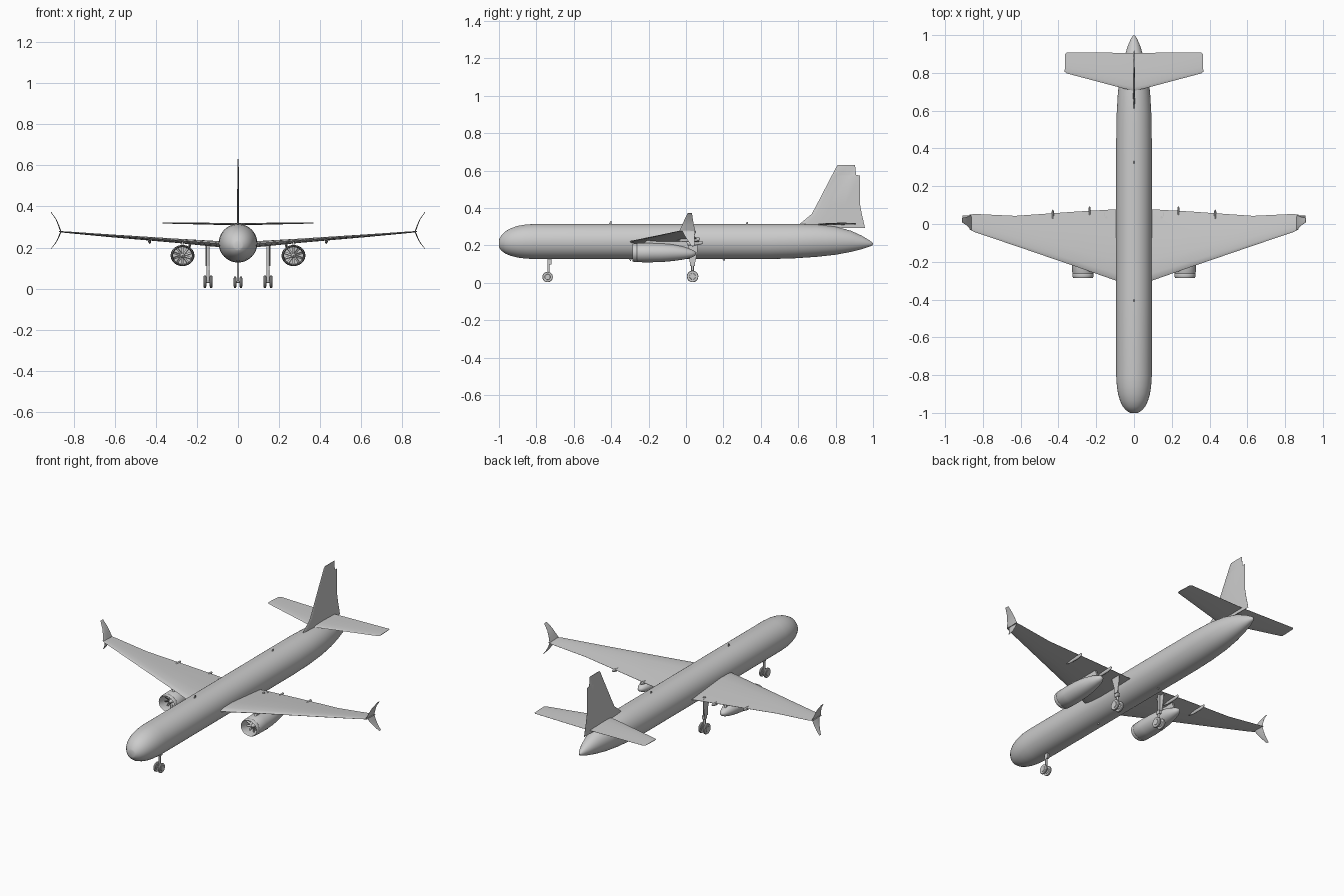
import bpy, bmesh, math
from mathutils import Vector, Matrix


def finish(name, bm, mirror=False, angle=35):
    bmesh.ops.recalc_face_normals(bm, faces=bm.faces)
    me = bpy.data.meshes.new(name)
    bm.to_mesh(me)
    bm.free()
    ob = bpy.data.objects.new(name, me)
    bpy.context.collection.objects.link(ob)
    if mirror:
        ob.modifiers.new("mirror", 'MIRROR').use_mirror_merge = False
    bpy.ops.object.select_all(action='DESELECT')
    bpy.context.view_layer.objects.active = ob
    ob.select_set(True)
    bpy.ops.object.shade_smooth_by_angle(angle=math.radians(angle))
    return ob


def loft(bm, rings, cap=True):
    rows = [[bm.verts.new(p) for p in r] for r in rings]
    n = len(rows[0])
    for a, b in zip(rows, rows[1:]):
        for i in range(n):
            j = (i + 1) % n
            bm.faces.new((a[i], a[j], b[j], b[i]))
    if cap:
        bm.faces.new(rows[0])
        bm.faces.new(rows[-1])


def tube(bm, cx, sections, n=36):
    # sections: (y, centre z, x radius, z radius)
    rings = []
    for y, z, rx, rz in sections:
        rings.append([(cx + rx * math.cos(2 * math.pi * i / n), y,
                       z + rz * math.sin(2 * math.pi * i / n)) for i in range(n)])
    loft(bm, rings)


FOIL = [(0, 0), (.02, .35), (.1, .75), (.3, 1), (.65, .6), (1, .06),
        (1, -.06), (.65, -.5), (.3, -.8), (.1, -.6), (.02, -.3)]


def foil(name, sections, mirror=False):
    # sections: leading point, trailing point, half thickness, thickness direction
    bm = bmesh.new()
    rings = []
    for le, te, th, d in sections:
        le, te, d = Vector(le), Vector(te), Vector(d).normalized()
        rings.append([le.lerp(te, t) + d * h * th for t, h in FOIL])
    loft(bm, rings)
    return finish(name, bm, mirror)


def box(bm, c, s, rot=None):
    m = Matrix.Translation(c) @ (rot or Matrix()) @ Matrix.Diagonal((*s, 1))
    bmesh.ops.create_cube(bm, size=1, matrix=m)


def cyl(bm, c, r, depth, axis='Z', n=20):
    rot = {'X': Matrix.Rotation(math.pi / 2, 4, 'Y'),
           'Y': Matrix.Rotation(math.pi / 2, 4, 'X'), 'Z': Matrix()}[axis]
    bmesh.ops.create_cone(bm, cap_ends=True, segments=n, radius1=r, radius2=r,
                          depth=depth, matrix=Matrix.Translation(c) @ rot)


# Fuselage with rounded nose and upswept tail
R, ZC = .094, .221
body = []
for y, f in ((-1, .2), (-.997, .28), (-.985, .46), (-.965, .64), (-.935, .79),
             (-.9, .9), (-.86, .965), (-.81, 1)):
    body.append((y, .207 + (ZC - .207) * f, R * f, R * f))
for y, rx, zt, zb in ((-.4, R, .315, .127), (0, R, .315, .127), (.45, R, .315, .127),
                      (.58, .092, .315, .131), (.7, .085, .312, .139), (.8, .07, .3, .15),
                      (.88, .052, .279, .165), (.94, .034, .252, .18),
                      (.98, .017, .228, .193), (.996, .007, .216, .2), (1, .002, .21, .206)):
    body.append((y, (zt + zb) / 2, rx, (zt - zb) / 2))
bm = bmesh.new()
tube(bm, 0, body, 48)
finish("fuselage", bm)

# Main wings
Z, X = (0, 0, 1), (1, 0, 0)
foil("wing", [((.0, -.33, .212), (.0, .08, .2), .017, Z),
              ((.095, -.3, .22), (.095, .078, .205), .016, Z),
              ((.3, -.228, .236), (.3, .066, .224), .011, Z),
              ((.63, -.115, .26), (.63, .043, .252), .007, Z),
              ((.84, -.044, .276), (.84, .053, .272), .004, Z),
              ((.87, -.03, .278), (.87, .05, .276), .003, Z)], True)

# Split wingtip blades
foil("upper_winglet", [((.862, -.036, .277), (.862, .05, .277), .003, (-1, 0, .3)),
                       ((.872, -.022, .305), (.872, .043, .305), .003, (-1, 0, .4)),
                       ((.886, -.008, .338), (.886, .037, .338), .002, (-1, 0, .5)),
                       ((.91, .008, .372), (.91, .032, .372), .0015, (-1, 0, .6))], True)
foil("lower_winglet", [((.862, -.02, .278), (.862, .048, .278), .003, (-1, 0, -.3)),
                       ((.873, -.006, .25), (.873, .046, .25), .003, (-1, 0, -.4)),
                       ((.888, .012, .222), (.888, .045, .222), .002, (-1, 0, -.5)),
                       ((.908, .03, .196), (.908, .045, .196), .0015, (-1, 0, -.6))], True)

# Flap track fairings
bm = bmesh.new()
for x, y1, z in ((.235, .092, .212), (.43, .076, .23)):
    tube(bm, x, [(y1 - .13, z - .002, .001, .001), (y1 - .09, z - .003, .006, .009),
                 (y1 - .03, z, .007, .011), (y1 - .005, z + .003, .005, .008),
                 (y1, z + .004, .002, .003)], 12)
finish("flap_fairing", bm, True)

# Tailplane
foil("tailplane", [((0, .705, .313), (0, .905, .313), .006, Z),
                   ((.05, .716, .314), (.05, .906, .314), .006, Z),
                   ((.355, .797, .319), (.355, .909, .319), .003, Z),
                   ((.367, .806, .319), (.364, .9, .319), .002, Z)], True)

# Tail fin with stepped rudder edge
foil("tail_fin", [((0, .58, .295), (0, .957, .293), .006, X),
                  ((0, .605, .312), (0, .953, .312), .006, X),
                  ((0, .672, .368), (0, .94, .368), .006, X),
                  ((0, .698, .416), (0, .931, .416), .005, X),
                  ((0, .78, .574), (0, .931, .574), .004, X),
                  ((0, .781, .576), (0, .909, .576), .004, X),
                  ((0, .805, .622), (0, .904, .63), .003, X),
                  ((0, .812, .63), (0, .903, .631), .002, X)])

# Engine nacelles, hollow at the front
EX, EZ = .27, .161
bm = bmesh.new()
tube(bm, EX, [(y, EZ + dz, r, r * .89) for y, r, dz in (
    (-.215, .046, 0), (-.26, .047, 0), (-.278, .049, 0), (-.285, .0515, 0), (-.28, .0545, 0),
    (-.265, .0565, 0), (-.263, .0555, 0), (-.261, .0568, 0), (-.2, .058, 0), (-.13, .056, 0),
    (-.07, .05, 0), (-.01, .038, -.002), (.03, .024, -.004), (.048, .014, -.004),
    (.054, .004, -.004))])
finish("engine_nacelle", bm, True)

# Fan blades and spinner
bm = bmesh.new()
for i in range(10):
    a = 2 * math.pi * i / 10
    rot = Matrix.Rotation(a, 4, 'Y') @ Matrix.Rotation(.6, 4, 'Z')
    c = Vector((EX + .026 * math.sin(a), -.238, EZ + .024 * math.cos(a)))
    box(bm, c, (.011, .003, .038), rot)
tube(bm, EX, [(-.264, EZ, .001, .001), (-.255, EZ, .007, .007),
              (-.24, EZ, .012, .012), (-.214, EZ, .013, .013)], 16)
finish("engine_fan", bm, True)

# Engine pylons
bm = bmesh.new()
loft(bm, [[(EX + sx * w, y, z) for y, z in
           ((-.235, .203), (-.2, .236), (.0, .228), (.02, .18), (-.05, .18))]
          for sx, w in ((-1, .006), (1, .006))])
finish("engine_pylon", bm, True)

# Nose gear
bm = bmesh.new()
cyl(bm, (0, -.735, .09), .006, .12, n=12)
box(bm, (0, -.73, .118), (.012, .022, .04))
cyl(bm, (0, -.74, .033), .005, .03, 'X', 12)
finish("nose_gear_strut", bm)

# Main gear struts with doors
bm = bmesh.new()
cyl(bm, (.146, .035, .125), .007, .19, n=12)
cyl(bm, (.146, .035, .034), .006, .034, 'X', 12)
loft(bm, [[(x, y, z) for y, z in ((.0, .215), (.062, .215), (.062, .175), (.05, .11), (.02, .11),
                                  (.02, .15))] for x in (.154, .158)])
box(bm, (.146, .035, .1), (.016, .026, .02))
finish("main_gear_strut", bm, True)


# Wheels
def wheel(bm, x, y, r, w):
    n = 24
    rings = []
    for dx, f in ((-.5, .5), (-.38, .55), (-.5, .7), (-.4, .93), (-.2, 1),
                  (.2, 1), (.4, .93), (.5, .7), (.38, .55), (.5, .5)):
        rings.append([(x + dx * w, y + r * f * math.cos(2 * math.pi * i / n),
                       r + .003 + r * f * math.sin(2 * math.pi * i / n)) for i in range(n)])
    loft(bm, rings)


bm = bmesh.new()
wheel(bm, .0145, -.74, .028, .013)
finish("nose_wheel", bm, True)
bm = bmesh.new()
for x in (.131, .161):
    wheel(bm, x, .035, .031, .014)
finish("main_wheel", bm, True)

# Blade antennas on the spine and belly
bm = bmesh.new()
for y, z0, z1 in ((-.405, .31, .331), (.325, .31, .326), (-.3, .132, .118), (.2, .132, .118)):
    loft(bm, [[(x, y - .008, z0), (x, y + .008, z0), (x, y + .007, z1), (x, y + .001, z1)]
              for x in (-.0015, .0015)])
finish("antenna", bm)
